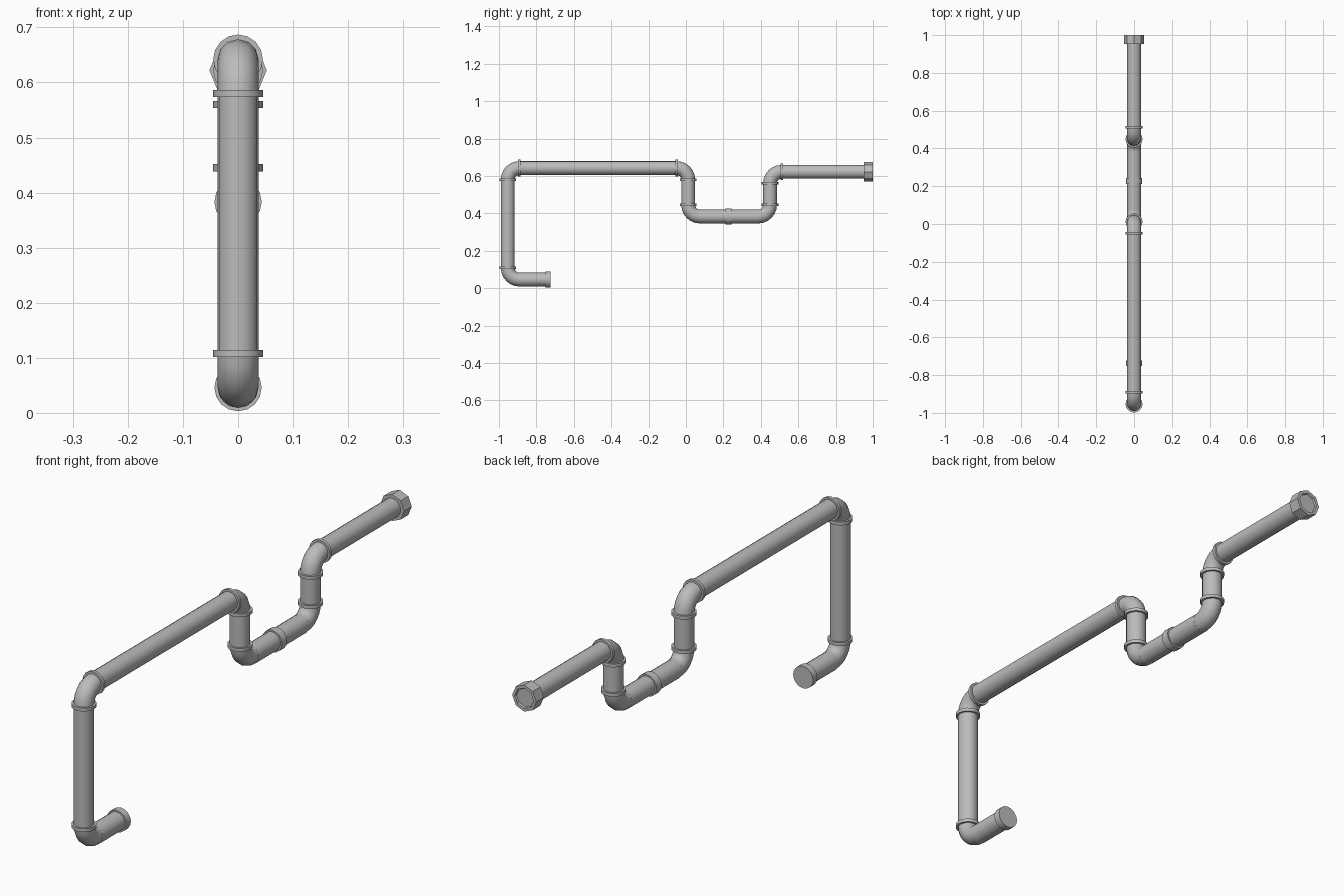
import bpy, bmesh, math
from mathutils import Vector

old = bpy.data.objects.get("Cube")
if old:
    bpy.data.objects.remove(old, do_unlink=True)

steel = bpy.data.materials.new("grey_steel")
steel.use_nodes = True
GREY = (0.5, 0.5, 0.5, 1)
steel.diffuse_color = GREY
steel.node_tree.nodes["Principled BSDF"].inputs["Base Color"].default_value = GREY

PIPE_R, RING_R, BEND = 0.037, 0.045, 0.062
X = Vector((1, 0, 0))


def V(y, z):
    return Vector((0, y, z))


def finish(name, bm, angle):
    bmesh.ops.recalc_face_normals(bm, faces=bm.faces)
    mesh = bpy.data.meshes.new(name)
    bm.to_mesh(mesh)
    bm.free()
    mesh.materials.append(steel)
    obj = bpy.data.objects.new(name, mesh)
    bpy.context.collection.objects.link(obj)
    bpy.ops.object.select_all(action="DESELECT")
    obj.select_set(True)
    bpy.context.view_layer.objects.active = obj
    bpy.ops.object.shade_smooth_by_angle(angle=math.radians(angle))


def sweep(name, stations, sides, angle=40, caps=True):
    """Loft round sections given as (centre, direction, radius)."""
    bm = bmesh.new()
    rings = []
    for centre, direction, radius in stations:
        up = X.cross(direction.normalized())
        rings.append([bm.verts.new(centre + radius * (
            X * math.cos(math.tau * i / sides) + up * math.sin(math.tau * i / sides)))
            for i in range(sides)])
    for a, b in zip(rings, rings[1:]):
        for i in range(sides):
            j = (i + 1) % sides
            bm.faces.new((a[i], a[j], b[j], b[i]))
    if caps:
        bm.faces.new(rings[0])
        bm.faces.new(rings[-1])
    finish(name, bm, angle)


def tube(name, a, b, radius=PIPE_R, sides=16):
    d = b - a
    sweep(name, [(a, d, radius), (b, d, radius)], sides)


def ring(name, centre, direction, half=0.0065, radius=RING_R):
    d = direction.normalized() * half
    tube(name, centre - d, centre + d, radius, 16)


# Centre line of the run, from the low outlet to the far inlet
path = [V(-0.73, 0.046), V(-0.953, 0.046), V(-0.953, 0.642), V(0.012, 0.642),
        V(0.012, 0.383), V(0.449, 0.383), V(0.449, 0.622), V(0.99, 0.622)]

# Elbows, with joint rings on every end except the low horizontal ones
starts, ends = [path[0]], []
for n in range(1, len(path) - 1):
    corner = path[n]
    din = (corner - path[n - 1]).normalized()
    dout = (path[n + 1] - corner).normalized()
    a, b = corner - din * BEND, corner + dout * BEND
    pivot = a + dout * BEND
    stations = []
    for k in range(7):
        t = math.pi / 2 * k / 6
        stations.append((pivot + BEND * (din * math.sin(t) - dout * math.cos(t)),
                         din * math.cos(t) + dout * math.sin(t), PIPE_R))
    sweep(f"elbow_{n}", stations, 12, caps=False)
    ends.append(a)
    starts.append(b)
    low = n in (1, 4, 5)
    for tag, p, d in (("in", a, din), ("out", b, dout)):
        if not (low and abs(d.y) > 0.5):
            ring(f"joint_ring_{n}_{tag}", p, d)
ends.append(path[-1])

# Straight pipes
for n, (a, b) in enumerate(zip(starts, ends), 1):
    tube(f"straight_pipe_{n}", a, b)

# Coupling in the trap and round cap on the low outlet
ring("trap_coupling", V(0.227, 0.383), V(1, 0), 0.016, 0.043)
ring("outlet_cap", V(-0.737, 0.046), V(1, 0), 0.0135, 0.043)

# Eight-sided nut with a shallow recessed mouth
d = V(1, 0)
sweep("inlet_nut", [(V(y, 0.622), d, r) for y, r in
                    ((0.953, 0.052), (1.0, 0.052), (1.0, 0.040), (0.994, 0.037))], 8, 30)
